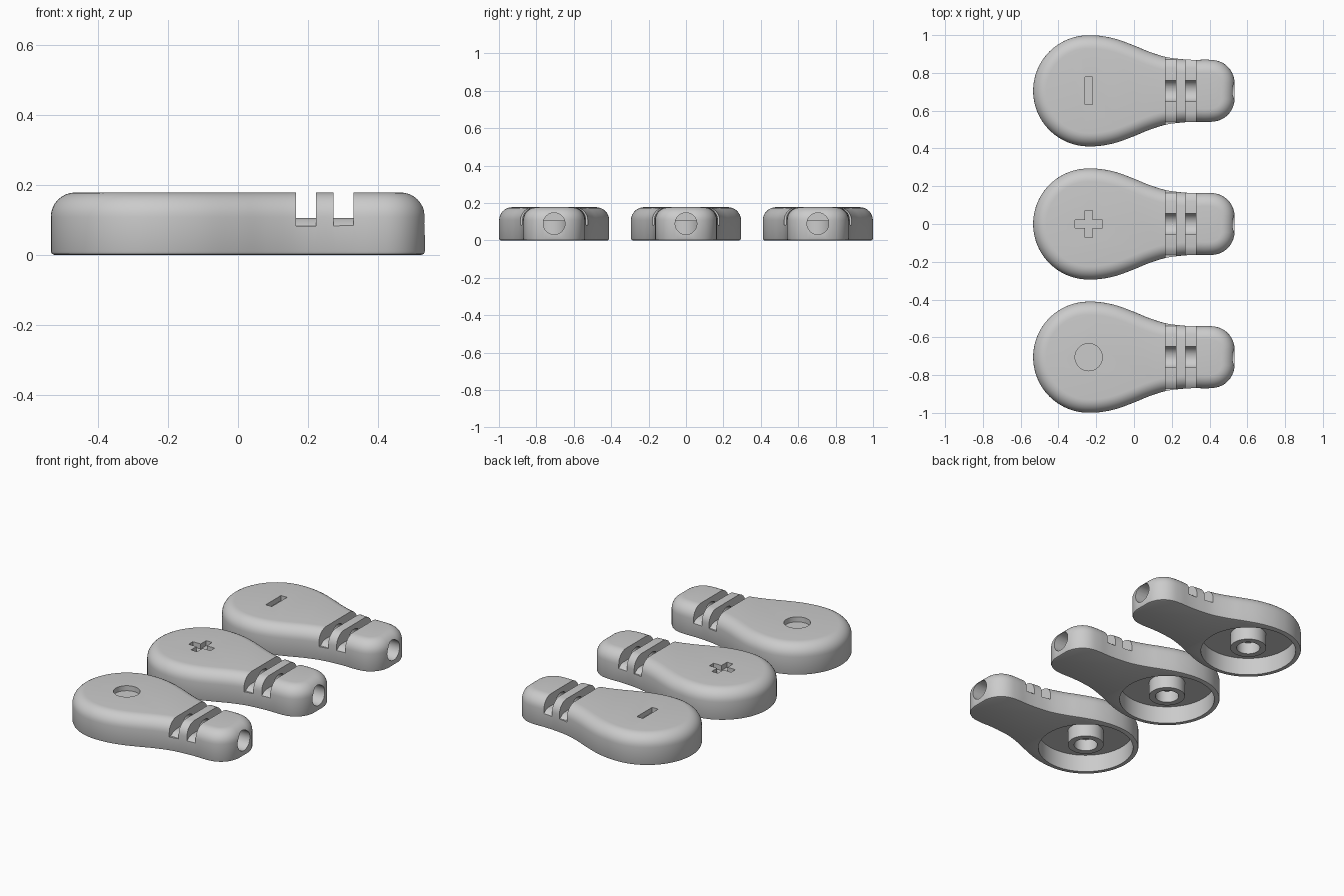
import bpy, bmesh, math
from mathutils import Vector

if "Cube" in bpy.data.objects:
    bpy.data.objects.remove(bpy.data.objects["Cube"])

HX, HEAD_R, HEIGHT = -0.24, 0.294, 0.178


def mesh_object(name, bm):
    bmesh.ops.recalc_face_normals(bm, faces=bm.faces)
    me = bpy.data.meshes.new(name)
    bm.to_mesh(me)
    bm.free()
    ob = bpy.data.objects.new(name, me)
    bpy.context.collection.objects.link(ob)
    return ob


def loft(name, rings):
    """Closed solid through rings of equal point count."""
    bm = bmesh.new()
    vs = [[bm.verts.new(p) for p in r] for r in rings]
    n = len(vs[0])
    for a, b in zip(vs, vs[1:]):
        for i in range(n):
            j = (i + 1) % n
            bm.faces.new((a[i], a[j], b[j], b[i]))
    bm.faces.new(vs[0][::-1])
    bm.faces.new(vs[-1])
    return mesh_object(name, bm)


def prism(name, pts, a, b, axis='Z'):
    """Extrude a 2D polygon along Z (xy points) or X (yz points)."""
    if axis == 'Z':
        return loft(name, [[(p[0], p[1], h) for p in pts] for h in (a, b)])
    return loft(name, [[(h, p[0], p[1]) for p in pts] for h in (a, b)])


def circle(cx, cy, r, n=64):
    return [(cx + r * math.cos(2 * math.pi * i / n),
             cy + r * math.sin(2 * math.pi * i / n)) for i in range(n)]


def catmull(pts, steps):
    out = []
    for i in range(1, len(pts) - 2):
        p0, p1, p2, p3 = pts[i - 1:i + 3]
        for s in range(steps):
            t = s / steps
            out.append(0.5 * (2 * p1 + (p2 - p0) * t + (2 * p0 - 5 * p1 + 4 * p2 - p3) * t * t
                              + (3 * p1 - p0 - 3 * p2 + p3) * t ** 3))
    return out


def outline():
    """Pear-shaped outline, counter-clockwise from the tip."""
    side = [(0.533, -0.045), (0.533, 0.045), (0.518, 0.098), (0.487, 0.136), (0.445, 0.158),
            (0.39, 0.165), (0.32, 0.164), (0.25, 0.168), (0.166, 0.18), (0.08, 0.207),
            (0, 0.24), (-0.09, 0.273), (-0.17, 0.29), (HX, HEAD_R), (-0.31, 0.286)]
    half = catmull([Vector(p) for p in side], 5)
    for i in range(25):
        a = math.pi / 2 + i / 24 * math.pi / 2
        half.append(Vector((HX + HEAD_R * math.cos(a), HEAD_R * math.sin(a))))
    return half + [Vector((p.x, -p.y)) for p in half[-2::-1]]


def inset(pts, d):
    out, n = [], len(pts)
    for i, p in enumerate(pts):
        t = (pts[(i + 1) % n] - pts[i - 1]).normalized()
        out.append(p + Vector((-t.y, t.x)) * d)
    return out


def cut(ob, cutter):
    mod = ob.modifiers.new('cut', 'BOOLEAN')
    mod.operation, mod.solver, mod.object = 'DIFFERENCE', 'EXACT', cutter
    bpy.context.view_layer.objects.active = ob
    bpy.ops.object.modifier_apply(modifier=mod.name)
    bpy.data.objects.remove(cutter)


def smooth(ob):
    bpy.ops.object.select_all(action='DESELECT')
    ob.select_set(True)
    bpy.context.view_layer.objects.active = ob
    bpy.ops.object.shade_smooth_by_angle(angle=math.radians(30))


def rect(w, h):
    return [(HX - w, -h), (HX + w, -h), (HX + w, h), (HX - w, h)]


L, S = 0.072, 0.02
plus = [(HX + x, y) for x, y in
        [(-L, -S), (-S, -S), (-S, -L), (S, -L), (S, -S), (L, -S),
         (L, S), (S, S), (S, L), (-S, L), (-S, S), (-L, S)]]
variants = [('minus', rect(S, L), 0.705), ('plus', plus, 0.0), ('round', circle(HX, 0, L), -0.705)]
base = outline()

for label, mark, y in variants:
    # body with big top fillet and small bottom fillet
    R, r = 0.07, 0.01
    levels = [(r * (1 - math.sin(a)), r * (1 - math.cos(a))) for a in (0, math.pi / 4, math.pi / 2)]
    levels += [(R * (1 - math.cos(k * math.pi / 16)), HEIGHT - R + R * math.sin(k * math.pi / 16))
               for k in range(9)]
    body = loft(label + '_clip_body', [[(p.x, p.y, z) for p in inset(base, d)] for d, z in levels])
    # round pocket underneath
    cut(body, prism('pocket_cutter', circle(HX, 0, 0.264), -0.1, 0.105))
    # cable hole from the tip into the pocket
    cut(body, prism('hole_cutter', circle(0, 0.09, 0.058, 40), 0.0, 0.7, 'X'))
    # two strain relief grooves, floor dropping towards the sides
    section = [(-0.3, 0.3), (-0.3, 0.083), (-0.165, 0.083), (-0.145, 0.099), (-0.12, 0.105),
               (0.12, 0.105), (0.145, 0.099), (0.165, 0.083), (0.3, 0.083), (0.3, 0.3)]
    for x0, x1 in ((0.166, 0.222), (0.273, 0.329)):
        cut(body, prism('groove_cutter', section, x0, x1, 'X'))
    # recessed mark on top
    cut(body, prism('mark_cutter', mark, HEIGHT - 0.03, 0.3))
    # hollow snap socket inside the pocket
    socket = prism(label + '_snap_socket', circle(HX, 0, 0.1, 48), 0.02, 0.115)
    cut(socket, prism('socket_cutter', circle(HX, 0, 0.065, 40), -0.1, 0.09))
    for ob in (body, socket):
        ob.location.y = y
        smooth(ob)
